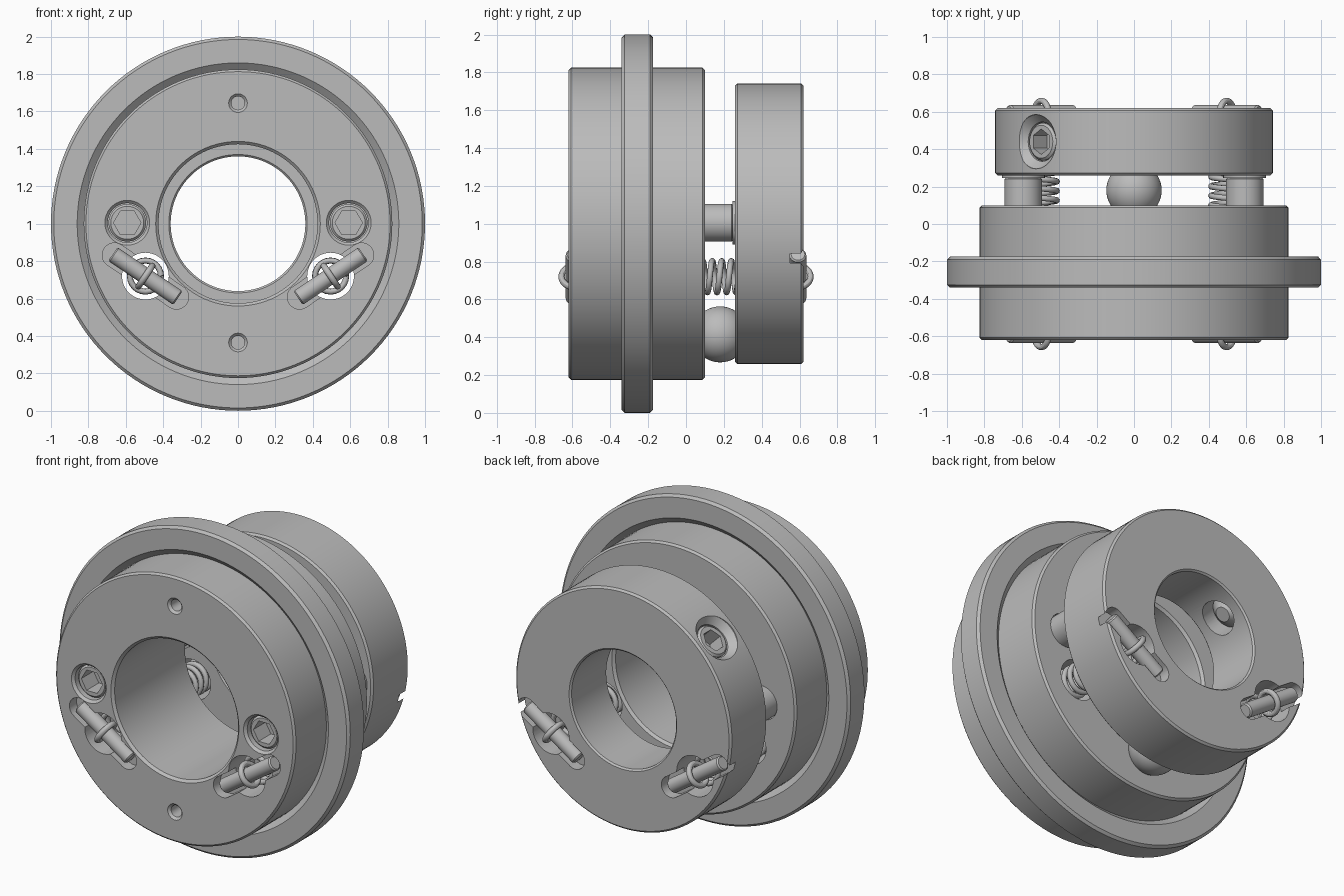
import bpy, bmesh
from math import sin, cos, pi, copysign
from mathutils import Vector, Matrix

cube = bpy.data.objects.get("Cube")
if cube:
    bpy.data.objects.remove(cube)

steel = bpy.data.materials.new("machined grey")
steel.use_nodes = True
GREY = (0.5, 0.5, 0.5, 1)
steel.diffuse_color = GREY
steel.node_tree.nodes["Principled BSDF"].inputs["Base Color"].default_value = GREY

Y = Vector((0, 1, 0))
MID = 1.0


def frame(loc, z, x=None):
    """Matrix whose local z follows z and, if given, local x follows x."""
    z = Vector(z).normalized()
    if x is None:
        rot = z.to_track_quat('Z', 'Y').to_matrix()
    else:
        x = Vector(x).normalized()
        rot = Matrix((x, z.cross(x), z)).transposed()
    return Matrix.Translation(loc) @ rot.to_4x4()


def lathe(name, profile, mat, segs=48, closed=False, stretch=0):
    """Revolve (radius, height) points; closed makes a ring, else ends are capped."""
    bm = bmesh.new()
    rings = []
    for r, h in profile:
        ring = []
        for i in range(segs):
            a = 2 * pi * (i + (0.5 if stretch else 0)) / segs
            x = r * cos(a)
            if stretch:
                x += copysign(stretch, x)
            ring.append(bm.verts.new((x, r * sin(a), h)))
        rings.append(ring)
    pairs = list(zip(rings, rings[1:]))
    if closed:
        pairs.append((rings[-1], rings[0]))
    else:
        bm.faces.new(rings[0])
        bm.faces.new(rings[-1])
    for a, b in pairs:
        for i in range(segs):
            j = (i + 1) % segs
            bm.faces.new((a[i], a[j], b[j], b[i]))
    bmesh.ops.transform(bm, matrix=mat, verts=bm.verts)
    bmesh.ops.recalc_face_normals(bm, faces=bm.faces)
    mesh = bpy.data.meshes.new(name)
    bm.to_mesh(mesh)
    bm.free()
    mesh.materials.append(steel)
    obj = bpy.data.objects.new(name, mesh)
    bpy.context.collection.objects.link(obj)
    return obj


def rod(name, r, h0, h1, mat, segs=48, bevel=0.0, **kw):
    prof = [(r, h0), (r, h1)]
    if bevel:
        prof = [(r - bevel, h0), (r, h0 + bevel), (r, h1 - bevel), (r - bevel, h1)]
    return lathe(name, prof, mat, segs, **kw)


def cut(obj, cutters):
    for c in cutters:
        c.hide_render = True
        mod = obj.modifiers.new("cut", 'BOOLEAN')
        mod.operation, mod.solver, mod.object = 'DIFFERENCE', 'EXACT', c
    deps = bpy.context.evaluated_depsgraph_get()
    mesh = bpy.data.meshes.new_from_object(obj.evaluated_get(deps))
    obj.modifiers.clear()
    obj.data = mesh
    for c in cutters:
        bpy.data.objects.remove(c)


axis = frame((0, 0, MID), Y)

# Flanged front body and plain rear ring
body = lathe("flanged_body", [
    (.425, -.605), (.44, -.62), (.813, -.62), (.825, -.608), (.825, -.31), (.86, -.34),
    (.985, -.34), (1, -.325), (1, -.19), (.985, -.175), (.86, -.175), (.825, -.205),
    (.825, .088), (.813, .1), (.44, .1), (.425, .085)], axis, 128, closed=True)
ring = lathe("rear_ring", [
    (.36, .27), (.37, .26), (.73, .26), (.742, .272), (.742, .608), (.73, .62),
    (.37, .62), (.36, .61)], axis, 128, closed=True)

body_cuts, ring_cuts = [], []

# Small tapped holes above and below the bore
for dz in (.645, -.635):
    body_cuts.append(lathe("tap_cutter", [(.07, -.64), (.036, -.606), (.036, -.42)],
                           frame((0, 0, MID + dz), Y), 32))

SPRING_X, SPRING_Z = .495, .72
for s, side in ((1, "left"), (-1, "right")):
    # Adjustment screw with hex socket
    at = frame((s * .592, 0, 1.005), Y)
    body_cuts.append(lathe("screw_cutter", [(.14, -.64), (.105, -.605), (.105, .2)], at))
    screw = rod(side + "_adjuster_screw", .1, -.59, .252, at, bevel=.012)
    cut(screw, [rod("hex_cutter", .073, -.65, -.47, at, 6)])
    rod(side + "_contact_pad", .115, .246, .3, at)

    # Through hole for the spring
    hole = frame((s * SPRING_X, 0, SPRING_Z), Y)
    for cuts, h0, h1 in ((body_cuts, -.7, .2), (ring_cuts, .2, .7)):
        cuts.append(rod("spring_hole_cutter", .125, h0, h1, hole))

    # Retaining pin, its slot and the spring's end loop, front and back
    d = Vector((s * .83, 0, .56)).normalized()
    for e, end, cuts in ((-1, "front", body_cuts), (1, "back", ring_cuts)):
        slot = frame((s * SPRING_X, e * .6, SPRING_Z), Y, d)
        cuts.append(rod("slot_cutter", .065, -.05, .05, slot, 40, stretch=.2))
        across = frame((s * SPRING_X, e * .592, SPRING_Z), d)
        rod(f"{side}_{end}_pin", .044, -.21, .21, across, 32, bevel=.008)
        wire = [(.066 + .017 * cos(t * pi / 6), .017 * sin(t * pi / 6)) for t in range(12)]
        lathe(f"{side}_{end}_spring_loop", wire, across, 40, closed=True)

    # Coil spring
    curve = bpy.data.curves.new(side + "_spring", 'CURVE')
    curve.dimensions = '3D'
    curve.bevel_depth, curve.bevel_resolution = .016, 2
    curve.use_fill_caps = True
    turns, per = 21, 24
    path = curve.splines.new('POLY')
    path.points.add(turns * per)
    for i, p in enumerate(path.points):
        a = 2 * pi * i / per
        p.co = (s * SPRING_X + .083 * cos(a), -.53 + 1.06 * i / (turns * per),
                SPRING_Z + .083 * sin(a), 1)
    curve.materials.append(steel)
    bpy.context.collection.objects.link(bpy.data.objects.new(side + "_spring", curve))

# Angled clamp screw in the rear ring
radial = frame((0, .44, MID), (-1, 0, 1))
ring_cuts.append(lathe("clamp_cutter", [(.105, .2), (.105, .695), (.145, .735), (.145, .85)],
                       radial))
clamp = lathe("clamp_screw", [(.045, .4), (.1, .455), (.1, .69), (.088, .702)], radial)
cut(clamp, [rod("hex_cutter", .068, .6, .8, radial, 6)])

cut(body, body_cuts)
cut(ring, ring_cuts)

# Pivot ball between the two parts
ball = [(.148 * sin(pi * i / 24), -.148 * cos(pi * i / 24)) for i in range(1, 24)]
lathe("pivot_ball", ball, frame((0, .18, .415), Y), 48)

# Smooth shading with sharp edges kept
bpy.ops.object.select_all(action='DESELECT')
for o in bpy.context.collection.objects:
    if o.type == 'MESH' and steel.name in o.data.materials:
        o.select_set(True)
        bpy.context.view_layer.objects.active = o
bpy.ops.object.shade_smooth_by_angle(angle=pi / 6)
